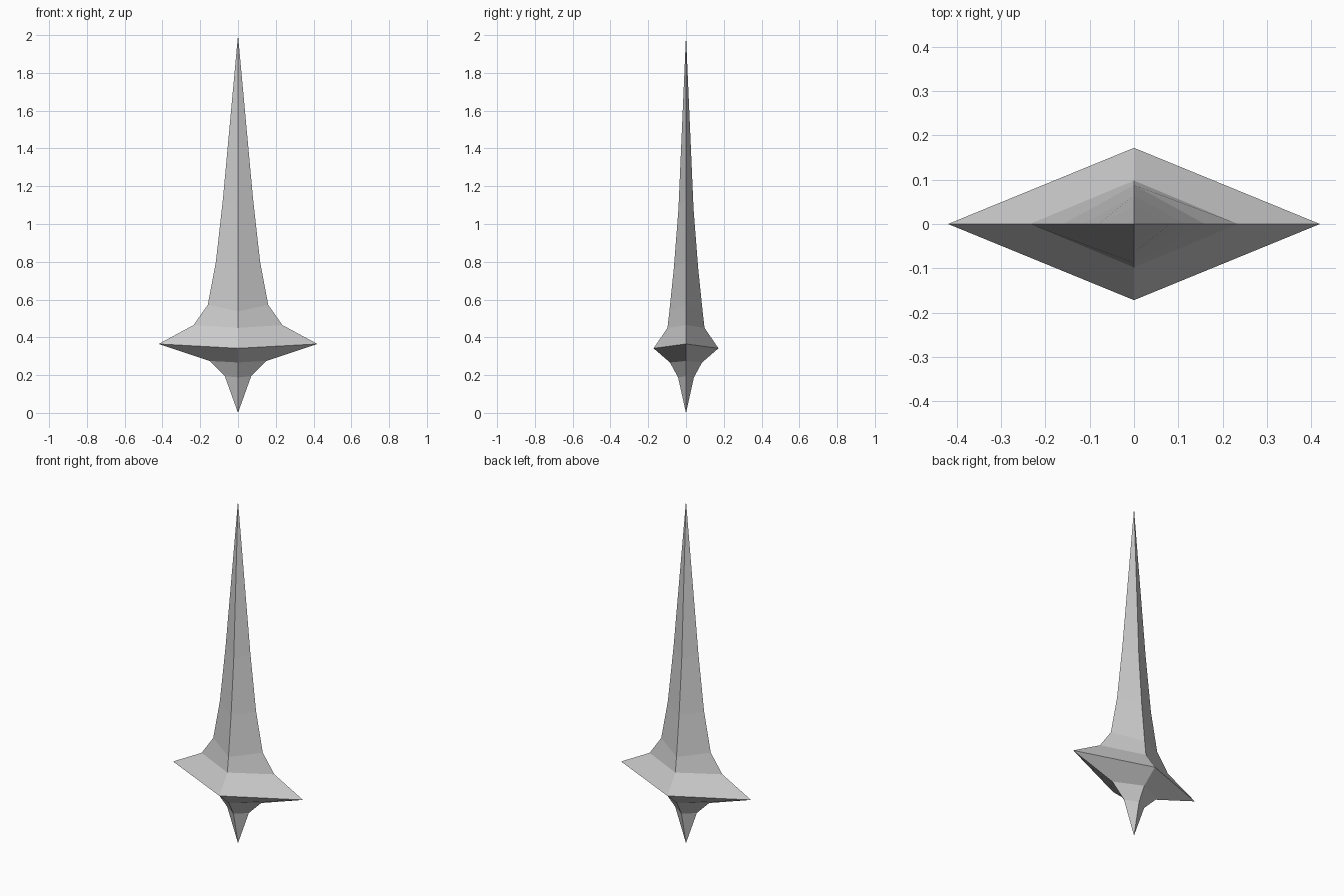
import bpy, bmesh

if "Cube" in bpy.data.objects:
    bpy.data.objects.remove(bpy.data.objects["Cube"])

grey = bpy.data.materials.new("plain grey")
grey.diffuse_color = (0.6, 0.6, 0.6, 1)
grey.use_nodes = True
grey.node_tree.nodes["Principled BSDF"].inputs["Base Color"].default_value = grey.diffuse_color

# Diamond rings: side corner x, its height, front/back corner y, its height
rings = [
    (0.07, 0.195, 0.042, 0.188),   # lower point
    (0.15, 0.275, 0.085, 0.267),
    (0.42, 0.365, 0.172, 0.342),   # widest rim
    (0.235, 0.465, 0.098, 0.45),
    (0.16, 0.572, 0.088, 0.538),   # foot of the spire
    (0.117, 0.80, 0.064, 0.77),
    (0.08, 1.13, 0.04, 1.08),
]

bm = bmesh.new()
bottom = bm.verts.new((0, 0, 0))
top = bm.verts.new((0, 0, 2))
loops = [[bm.verts.new(p) for p in ((x, 0, zx), (0, y, zy), (-x, 0, zx), (0, -y, zy))]
         for x, zx, y, zy in rings]

# Bands between rings, closed by a pointed tip at each end
for i in range(4):
    j = (i + 1) % 4
    bm.faces.new((bottom, loops[0][j], loops[0][i]))
    bm.faces.new((top, loops[-1][i], loops[-1][j]))
    for a, b in zip(loops, loops[1:]):
        bm.faces.new((a[i], a[j], b[j], b[i]))
bmesh.ops.recalc_face_normals(bm, faces=bm.faces)

mesh = bpy.data.meshes.new("spire_crystal")
bm.to_mesh(mesh)
bm.free()
mesh.materials.append(grey)
spire = bpy.data.objects.new("spire_crystal", mesh)
bpy.context.collection.objects.link(spire)
